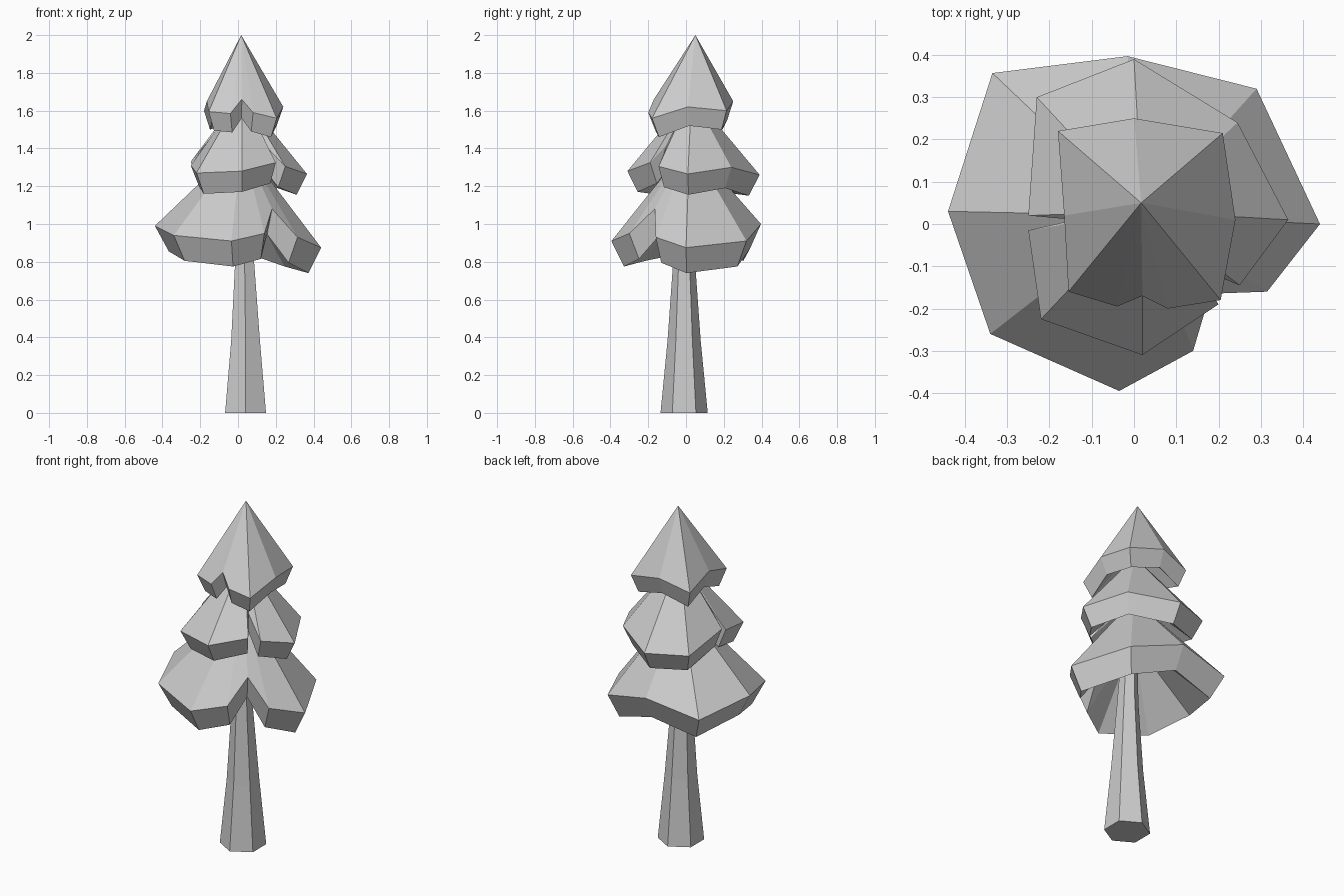
import bpy
import bmesh
import math
from mathutils import Vector

# Remove the default cube only
cube = bpy.data.objects.get("Cube")
if cube:
    bpy.data.objects.remove(cube, do_unlink=True)

# One plain grey for the whole tree
grey = bpy.data.materials.new("plain_grey")
grey.use_nodes = True
colour = (0.6, 0.6, 0.6, 1.0)
grey.diffuse_color = colour
grey.node_tree.nodes["Principled BSDF"].inputs["Base Color"].default_value = colour


def finish(bm, name):
    """Turn a bmesh into a flat-shaded object with the shared material."""
    bmesh.ops.recalc_face_normals(bm, faces=bm.faces)
    mesh = bpy.data.meshes.new(name)
    bm.to_mesh(mesh)
    bm.free()
    mesh.materials.append(grey)
    obj = bpy.data.objects.new(name, mesh)
    bpy.context.collection.objects.link(obj)
    return obj


def bridge(bm, lower, upper):
    """Join two rings of equal length with quads."""
    count = len(lower)
    for i in range(count):
        j = (i + 1) % count
        bm.faces.new((lower[i], lower[j], upper[j], upper[i]))


def fan(bm, ring, tip):
    """Join a ring to a single point with triangles."""
    for i, vert in enumerate(ring):
        bm.faces.new((vert, ring[(i + 1) % len(ring)], tip))


def foliage_tier(name, apex, rim, thickness, shrink=0.84, hollow=0.25):
    """Thick ragged cone: outer slope, bevelled rim band, hollow underside."""
    bm = bmesh.new()
    apex = Vector(apex)
    drop = Vector((0, 0, thickness))
    outer, inner = [], []
    for point in map(Vector, rim):
        axis = Vector((apex.x, apex.y, point.z))
        outer.append(bm.verts.new(point))
        inner.append(bm.verts.new(axis.lerp(point, shrink) - drop))
    fan(bm, outer, bm.verts.new(apex))
    bridge(bm, inner, outer)
    fan(bm, inner, bm.verts.new(apex - Vector((0, 0, hollow))))
    return finish(bm, name)


def trunk(name, centres, sides=6):
    """Tapered trunk through (x, y, z, radius) sections."""
    bm = bmesh.new()
    rings = []
    for x, y, z, radius in centres:
        ring = []
        for i in range(sides):
            angle = math.pi / 2 + math.tau * i / sides
            ring.append(bm.verts.new((x + radius * math.cos(angle),
                                      y + radius * math.sin(angle), z)))
        rings.append(ring)
    for lower, upper in zip(rings, rings[1:]):
        bridge(bm, lower, upper)
    bm.faces.new(rings[0])
    bm.faces.new(rings[-1])
    return finish(bm, name)


# Six-sided trunk, narrowing upward into the foliage
trunk("trunk", [(0.04, -0.01, 0, 0.125),
                (0.04, -0.01, 0.38, 0.088),
                (0.035, -0.01, 0.8, 0.058),
                (0.03, 0, 1.2, 0.04)])

# Lower tier, with one deep notch at the front right
foliage_tier("lower_foliage", (0.02, 0.02, 1.43), [
    (0.44, 0, 0.875), (0.29, 0.32, 0.91), (-0.015, 0.397, 1.0),
    (-0.335, 0.357, 0.94), (-0.44, 0.03, 0.99), (-0.34, -0.26, 0.94),
    (-0.035, -0.395, 0.91), (0.14, -0.3, 0.95),
    (0.18, -0.165, 1.08),
    (0.315, -0.16, 0.93)], 0.135)

# Middle tier, with a notch at the front right and a narrow one at the side
foliage_tier("middle_foliage", (0.02, 0.03, 1.69), [
    (0.365, 0.01, 1.265), (0.245, 0.24, 1.3), (0, 0.39, 1.26),
    (-0.23, 0.3, 1.27), (-0.25, 0.02, 1.33),
    (-0.14, 0.01, 1.46),
    (-0.25, -0.015, 1.31), (-0.22, -0.225, 1.27), (0.02, -0.31, 1.28),
    (0.2, -0.19, 1.325),
    (0.14, -0.1, 1.42),
    (0.25, -0.145, 1.305)], 0.11)

# Top tier, with a small notch at the front
foliage_tier("top_foliage", (0.017, 0.05, 2.0), [
    (0.24, 0.01, 1.62), (0.21, 0.215, 1.6), (0, 0.25, 1.65),
    (-0.18, 0.22, 1.6), (-0.165, 0.02, 1.65), (-0.155, -0.16, 1.595),
    (-0.04, -0.195, 1.585),
    (0.02, -0.17, 1.66),
    (0.08, -0.2, 1.59), (0.205, -0.18, 1.56)], 0.1)
